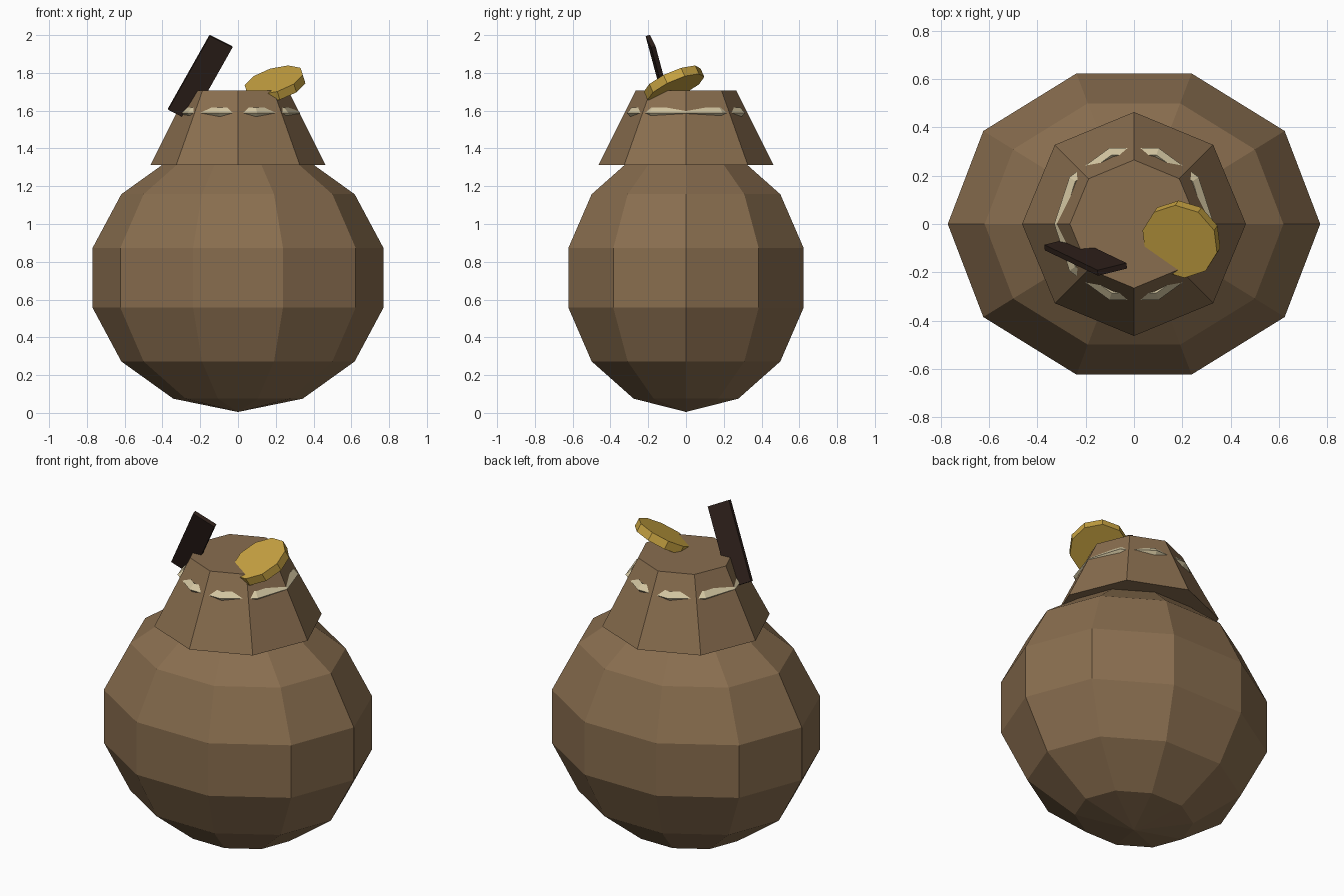
import bpy, bmesh
from math import sin, cos, pi
from mathutils import Vector, Matrix, Euler

if "Cube" in bpy.data.objects:
    bpy.data.objects.remove(bpy.data.objects["Cube"])


def material(name, rgb):
    m = bpy.data.materials.new(name)
    m.diffuse_color = (*rgb, 1)
    m.use_nodes = True
    m.node_tree.nodes["Principled BSDF"].inputs["Base Color"].default_value = m.diffuse_color
    return m


def finish(name, bm, mat):
    bmesh.ops.recalc_face_normals(bm, faces=bm.faces)
    me = bpy.data.meshes.new(name)
    bm.to_mesh(me)
    bm.free()
    me.materials.append(mat)
    ob = bpy.data.objects.new(name, me)
    bpy.context.collection.objects.link(ob)
    return ob


def lathe(name, profile, sides, mat, phase=0.0, squash=1.0, loop=False):
    """Spin (radius, z) points round z; closed profile for rings, else capped."""
    bm = bmesh.new()
    rings = []
    for r, z in profile:
        if r < 1e-5:
            rings.append([bm.verts.new((0, 0, z))] * sides)
        else:
            rings.append([bm.verts.new((r * cos(a), r * squash * sin(a), z))
                          for a in (phase + 2 * pi * i / sides for i in range(sides))])
    pairs = list(zip(rings, rings[1:])) + ([(rings[-1], rings[0])] if loop else [])
    for lo, hi in pairs:
        for i in range(sides):
            j = (i + 1) % sides
            quad = list(dict.fromkeys((lo[i], lo[j], hi[j], hi[i])))
            bm.faces.new(quad)
    if not loop:
        for ring in (rings[0], rings[-1]):
            if len(set(ring)) == sides:
                bm.faces.new(ring)
    return finish(name, bm, mat)


cloth = material("brown_cloth", (0.25, 0.155, 0.078))
cord = material("cream_cord", (0.66, 0.57, 0.36))
gold = material("gold", (0.58, 0.37, 0.055))
wood = material("dark_wood", (0.028, 0.015, 0.011))

# Rounded sack body: ten sides, seven bands
body = [(0.79 * sin(pi * k / 7), 0.715 - 0.71 * cos(pi * k / 7)) for k in range(8)]
body[0], body[-1] = (0, body[0][1]), (0, body[-1][1])
lathe("sack_body", body, 10, cloth, squash=0.85)

# Eight-sided gathered neck
lathe("sack_neck", [(0.463, 1.312), (0.265, 1.708)], 8, cloth)

# Ten-sided cord ring, poking through the neck panels
ring = [(0.30 + 0.03 * cos(pi * k / 2), 1.588 + 0.03 * sin(pi * k / 2)) for k in range(4)]
lathe("neck_cord", ring, 10, cord, loop=True)

# Tilted coin resting in the opening
coin = lathe("coin", [(0.163, -0.025), (0.163, 0.025)], 10, gold, phase=pi / 2)
coin.matrix_world = Matrix.Translation((0.196, -0.063, 1.74)) @ \
    Euler((0.4, -0.3, 0)).to_matrix().to_4x4()

# Thin flat stick leaning out of the opening
along = Vector((0.22, -0.105, 0.39)).normalized()
across = Vector((0.12, 0.03, -0.06))
across = (across - along * across.dot(along)).normalized()
face = along.cross(across)
rot = Matrix((across, face, along)).transposed().to_4x4()
bm = bmesh.new()
bmesh.ops.create_cube(bm, size=1, matrix=Matrix.Translation((-0.2, -0.135, 1.773)) @ rot
                      @ Matrix.Diagonal((0.137, 0.024, 0.46, 1)))
finish("stick", bm, wood)
